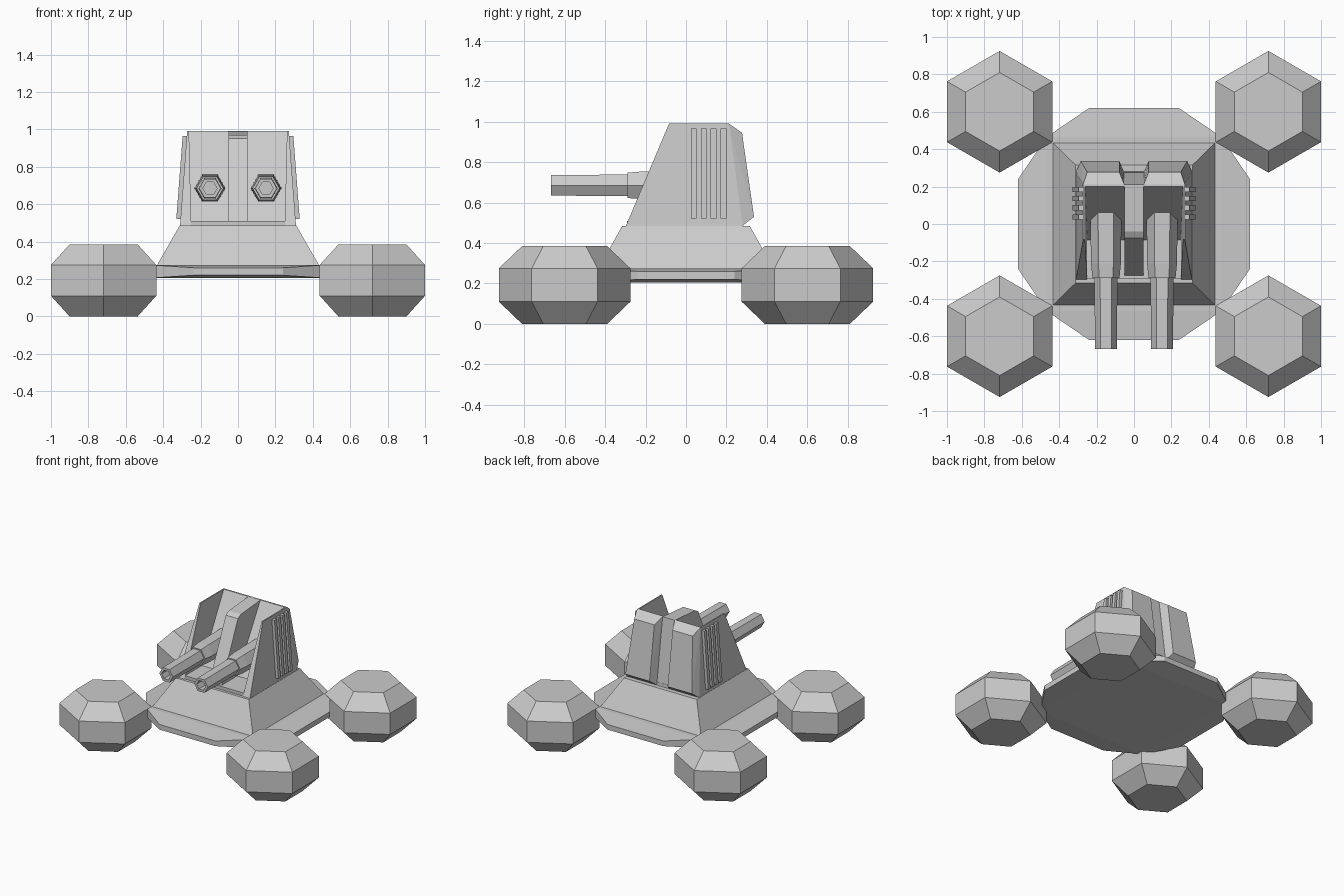
import bpy, bmesh, math

if "Cube" in bpy.data.objects:
    bpy.data.objects.remove(bpy.data.objects["Cube"])

grey = bpy.data.materials.new("plain grey")
grey.diffuse_color = (0.6, 0.6, 0.6, 1)
grey.use_nodes = True
grey.node_tree.nodes["Principled BSDF"].inputs["Base Color"].default_value = grey.diffuse_color


def finish(name, bm):
    bmesh.ops.recalc_face_normals(bm, faces=bm.faces[:])
    me = bpy.data.meshes.new(name)
    bm.to_mesh(me)
    bm.free()
    me.materials.append(grey)
    ob = bpy.data.objects.new(name, me)
    bpy.context.collection.objects.link(ob)
    return ob


def hull(name, pts):
    """Faceted convex solid around the given points."""
    bm = bmesh.new()
    for p in pts:
        bm.verts.new(p)
    bmesh.ops.convex_hull(bm, input=bm.verts[:])
    loose = [v for v in bm.verts if not v.link_faces]
    bmesh.ops.delete(bm, geom=loose, context='VERTS')
    bmesh.ops.dissolve_limit(bm, angle_limit=0.01, verts=bm.verts[:], edges=bm.edges[:])
    return finish(name, bm)


def four(x, y, z):
    return [(sx * x, sy * y, z) for sx in (1, -1) for sy in (1, -1)]


def hexagon(r, start=0.0):
    return [(r * math.cos(start + i * math.pi / 3), r * math.sin(start + i * math.pi / 3))
            for i in range(6)]


def hex_tube(name, cx, cz, rings):
    """Six-sided lathe along y from (y, radius) rings, capped at both ends."""
    bm = bmesh.new()
    loops = [[bm.verts.new((cx + a, y, cz + b)) for a, b in hexagon(r)] for y, r in rings]
    for a, b in zip(loops, loops[1:]):
        for i in range(6):
            j = (i + 1) % 6
            bm.faces.new((a[i], a[j], b[j], b[i]))
    bm.faces.new(loops[0])
    bm.faces.new(loops[-1])
    return finish(name, bm)


# Four hexagonal foot pods
for sx in (1, -1):
    for sy in (1, -1):
        pts = [(sx * 0.7185 + a, sy * 0.6 + b, z)
               for z, r in ((0, 0.21), (0.11, 0.325), (0.275, 0.325), (0.385, 0.21))
               for a, b in hexagon(r, math.pi / 6)]
        hull("foot_pod", pts)

# Twelve-sided base plate with sloping rim, and the tapered hull above it
rim = []
for zc, zr in ((0.275, 0.26), (0.205, 0.22)):
    rim += four(0.466, 0.466, zc) + four(0.24, 0.62, zr) + four(0.62, 0.24, zr)
hull("base_plate", rim)
hull("lower_hull", four(0.435, 0.435, 0.27) + four(0.312, 0.315, 0.485))

# Turret floor and sloped back wall of the two gun bays
hull("bay_floor", four(0.255, 0.28, 0.48) + four(0.255, 0.278, 0.51)
     + [(s * 0.255, -0.292, z) for s in (1, -1) for z in (0.48, 0.51)])
hull("bay_back", [(s * x, y, z) for s in (1, -1) for x, y, z in
                  ((0.267, 0.2, 0.99), (0.267, 0.212, 0.99),
                   (0.255, 0.28, 0.485), (0.255, -0.1, 0.485))])

# Central fin between the bays
hull("centre_fin", [(s * 0.052, y, z) for s in (1, -1) for y, z in
                    ((0.21, 0.99), (-0.04, 0.97), (-0.075, 0.95), (-0.285, 0.49), (0.2, 0.49))])

for s in (1, -1):
    # Side walls, thicker toward the bottom
    hull("side_wall", [(s * x, y, z) for x, y, z in
                       ((0.272, -0.084, 0.99), (0.272, 0.212, 0.99),
                        (0.262, -0.084, 0.99), (0.262, 0.212, 0.99),
                        (0.31, -0.297, 0.485), (0.31, 0.28, 0.485),
                        (0.25, -0.297, 0.485), (0.25, 0.28, 0.485))])
    # Bevelled rear blocks
    hull("rear_block", [(s * x, y, z) for x, y, z in
                        ((0.052, 0.212, 0.99), (0.272, 0.212, 0.99),
                         (0.31, 0.28, 0.485), (0.055, 0.28, 0.485),
                         (0.078, 0.277, 0.945), (0.25, 0.277, 0.945),
                         (0.285, 0.336, 0.53), (0.078, 0.336, 0.53))])
    # Side vent slats following the wall slope
    for i in range(4):
        y = 0.038 + i * 0.049
        hull("vent_slat", [(s * x, y + d, z) for d in (-0.014, 0.014) for x, z in
                           ((0.265, 0.965), (0.296, 0.965), (0.295, 0.52), (0.33, 0.52))])
    # Gun: mount, barrel and hollow muzzle
    hex_tube("gun", s * 0.15, 0.685,
             [(0.1, 0.084), (-0.21, 0.08), (-0.29, 0.072), (-0.29, 0.062),
              (-0.667, 0.058), (-0.667, 0.038), (-0.58, 0.038)])
